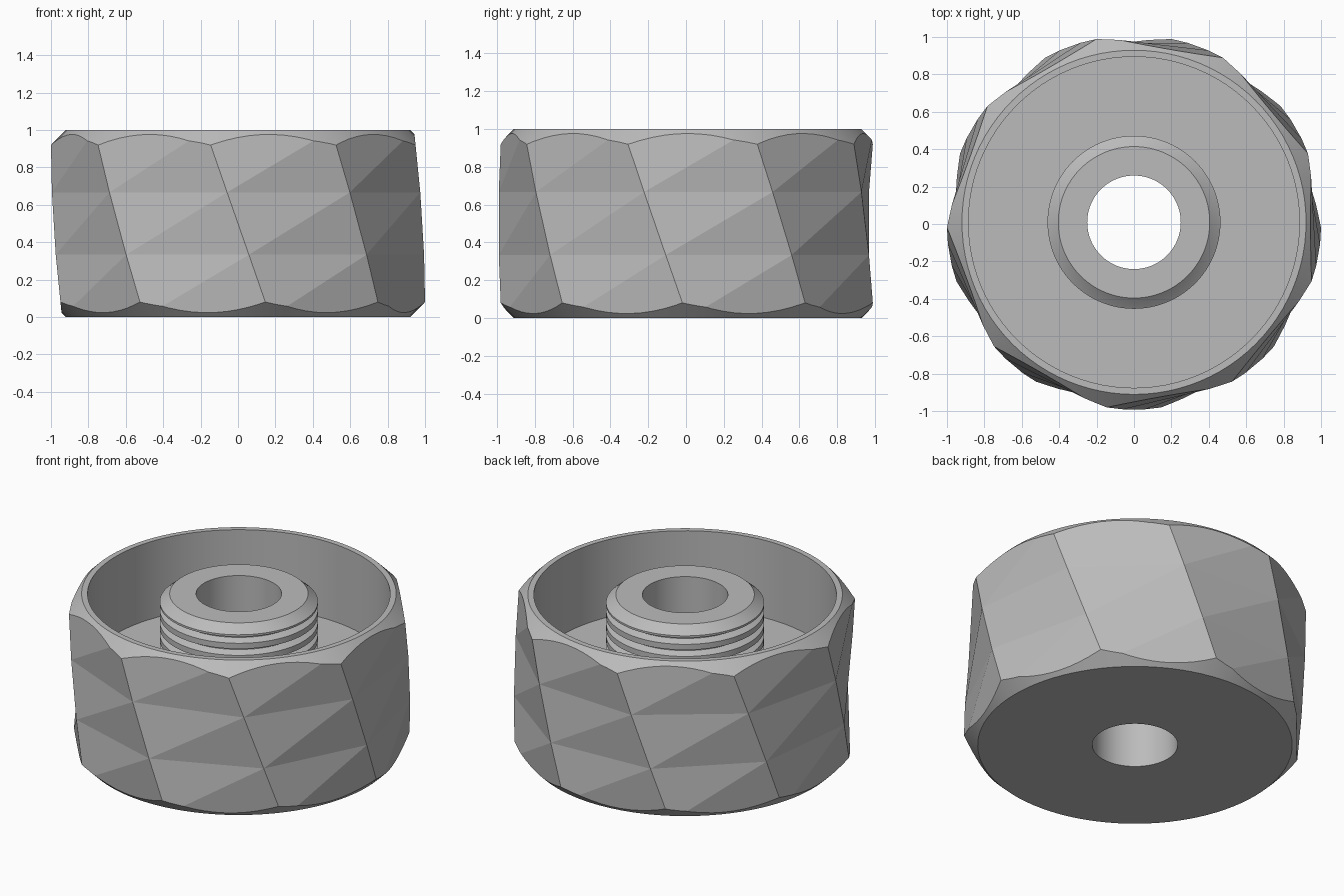
import bpy, bmesh, math
from mathutils import Matrix

cube = bpy.data.objects.get("Cube")
if cube:
    bpy.data.objects.remove(cube, do_unlink=True)

SIDES, RADIUS, TWIST = 9, 1.0016, math.radians(-20)
STEPS = 96
BORE, FLOOR = 0.25, 0.5
SHIFT_Y = 0.009

grey = bpy.data.materials.new("plain grey")
grey.use_nodes = True
colour = (0.5, 0.5, 0.5, 1)
grey.diffuse_color = colour
grey.node_tree.nodes["Principled BSDF"].inputs["Base Color"].default_value = colour


def make_object(name, bm):
    bmesh.ops.recalc_face_normals(bm, faces=bm.faces)
    mesh = bpy.data.meshes.new(name)
    bm.to_mesh(mesh)
    bm.free()
    mesh.materials.append(grey)
    ob = bpy.data.objects.new(name, mesh)
    bpy.context.collection.objects.link(ob)
    return ob


def activate(ob):
    bpy.ops.object.select_all(action='DESELECT')
    ob.select_set(True)
    bpy.context.view_layer.objects.active = ob


def lathe(name, profile, closed):
    """Spin an (r, z) profile around the z axis."""
    bm = bmesh.new()
    rings = [[bm.verts.new((r * math.cos(a), r * math.sin(a), z)) for r, z in profile]
             for a in (2 * math.pi * k / STEPS for k in range(STEPS))]
    n = len(profile)
    for k in range(STEPS):
        a, b = rings[k], rings[(k + 1) % STEPS]
        for i in range(n if closed else n - 1):
            j = (i + 1) % n
            bm.faces.new((a[i], b[i], b[j], a[j]))
    return make_object(name, bm)


def twisted_prism(name):
    """Nine-sided grip, turned in three straight steps; ends run past the body."""
    bm = bmesh.new()
    levels = [(-0.05, 0), (0, 0), (1 / 3, 1 / 3), (2 / 3, 2 / 3), (1, 1), (1.05, 1)]
    rings = []
    for z, t in levels:
        angles = [2 * math.pi * k / SIDES + TWIST * t for k in range(SIDES)]
        rings.append([bm.verts.new((RADIUS * math.cos(a), RADIUS * math.sin(a), z))
                      for a in angles])
    for low, high in zip(rings, rings[1:]):
        for k in range(SIDES):
            m = (k + 1) % SIDES
            bm.faces.new((low[k], low[m], high[m]))
            bm.faces.new((low[k], high[m], high[k]))
    bm.faces.new(rings[0][::-1])
    bm.faces.new(rings[-1])
    return make_object(name, bm)


# Cup body: chamfered outside, recess inside, bored floor
body = lathe("faceted_cap", [
    (BORE, 0), (0.92, 0), (1.05, 0.13), (1.05, 0.87), (0.92, 1),
    (0.885, 1), (0.885, FLOOR), (BORE, FLOOR)], True)
grip = twisted_prism("grip_cutter")
grip.hide_render = True
activate(body)
cut = body.modifiers.new("twisted_sides", 'BOOLEAN')
cut.operation = 'INTERSECT'
cut.solver = 'EXACT'
cut.object = grip
bpy.ops.object.modifier_apply(modifier=cut.name)
bpy.data.objects.remove(grip, do_unlink=True)

# Threaded boss standing on the recess floor
PITCH, CREST, ROOT = 0.078, 0.4625, 0.42
profile = [(BORE, FLOOR), (BORE, 1), (0.405, 1), (0.455, 0.955), (CREST, 0.95)]
z = 0.937
while z - PITCH > FLOOR:
    profile += [(CREST, z), (ROOT, z - 0.018), (ROOT, z - 0.024), (CREST, z - 0.042)]
    z -= PITCH
profile += [(CREST, z), (CREST, FLOOR)]
boss = lathe("threaded_boss", profile, False)

# Smooth round surfaces, flat grip facets
for ob in (body, boss):
    activate(ob)
    bpy.ops.object.shade_smooth_by_angle(angle=math.radians(25))
    ob.data.transform(Matrix.Translation((0, SHIFT_Y, 0)))
for face in body.data.polygons:
    c = face.center
    if math.hypot(c.x, c.y - SHIFT_Y) > 0.9 and abs(face.normal.z) < 0.4:
        face.use_smooth = False
